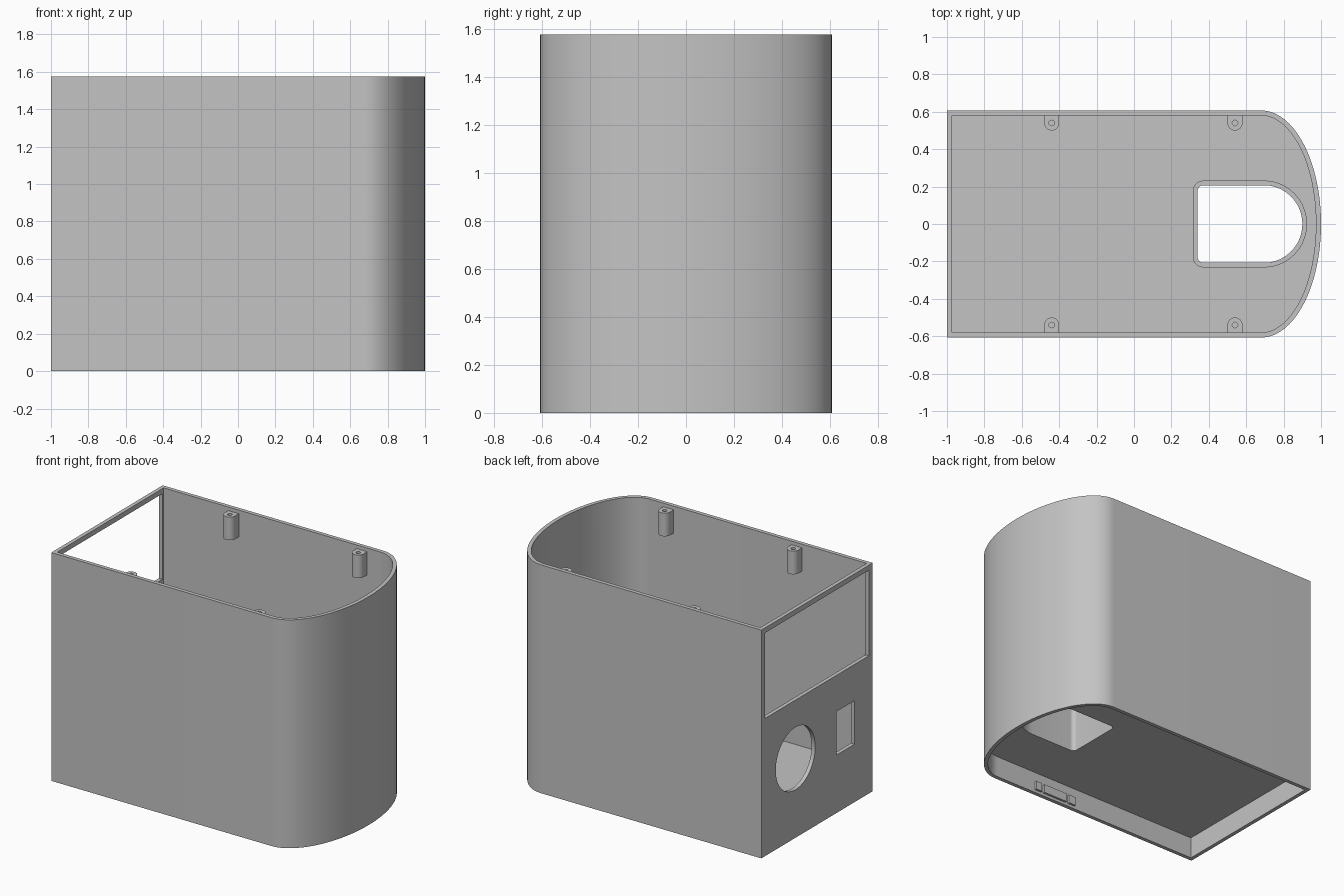
import bpy, bmesh, math
from mathutils import Matrix

cube = bpy.data.objects.get("Cube")
if cube:
    bpy.data.objects.remove(cube, do_unlink=True)

grey = bpy.data.materials.new("light_grey_plastic")
grey.use_nodes = True
grey.diffuse_color = (0.55, 0.55, 0.55, 1)
grey.node_tree.nodes["Principled BSDF"].inputs["Base Color"].default_value = (0.55, 0.55, 0.55, 1)


def arc(cx, cy, rx, ry, a0, a1, n):
    """Points along an elliptical arc, angles in degrees."""
    steps = [math.radians(a0 + (a1 - a0) * i / n) for i in range(n + 1)]
    return [(cx + rx * math.cos(t), cy + ry * math.sin(t)) for t in steps]


def prism(name, outline, z0, z1, matrix=None):
    """Extrude a closed xy outline from z0 to z1."""
    bm = bmesh.new()
    face = bm.faces.new([bm.verts.new((x, y, z0)) for x, y in outline])
    top = bmesh.ops.extrude_face_region(bm, geom=[face])["geom"]
    verts = [v for v in top if isinstance(v, bmesh.types.BMVert)]
    bmesh.ops.translate(bm, verts=verts, vec=(0, 0, z1 - z0))
    bmesh.ops.recalc_face_normals(bm, faces=bm.faces)
    if matrix:
        bm.transform(matrix)
    mesh = bpy.data.meshes.new(name)
    bm.to_mesh(mesh)
    bm.free()
    mesh.materials.append(grey)
    obj = bpy.data.objects.new(name, mesh)
    bpy.context.collection.objects.link(obj)
    return obj


def box(name, x0, x1, y0, y1, z0, z1):
    return prism(name, [(x0, y0), (x1, y0), (x1, y1), (x0, y1)], z0, z1)


def cut(obj, cutters):
    """Subtract the cutters, bake the result and discard them."""
    for c in cutters:
        mod = obj.modifiers.new("cut", "BOOLEAN")
        mod.operation = "DIFFERENCE"
        mod.solver = "EXACT"
        mod.object = c
        c.hide_render = True
    bpy.context.view_layer.update()
    graph = bpy.context.evaluated_depsgraph_get()
    mesh = bpy.data.meshes.new_from_object(obj.evaluated_get(graph))
    obj.modifiers.clear()
    obj.data = mesh
    for c in cutters:
        bpy.data.objects.remove(c, do_unlink=True)


def body_outline(inset):
    x, w = -1 + inset, 0.607 - inset
    return [(x, -w)] + arc(0.68, 0, 0.32 - inset, w, -90, 90, 64) + [(x, w)]


def chute_outline(grow):
    x, w, r = 0.34 - grow, 0.207 + grow, 0.03 + grow
    return (arc(x + r, r - w, r, r, 180, 270, 8)
            + arc(0.695, 0, 0.205 + grow, w, -90, 90, 40)
            + arc(x + r, w - r, r, r, 90, 180, 8))


WALL, HEIGHT = 0.027, 1.575
FLOOR_LOW, FLOOR_TOP = 0.15, 0.18

# Housing: hollow above and below a raised floor, with openings in the flat end
housing = prism("housing", body_outline(0), 0, HEIGHT)
sideways = Matrix.Translation((-1, 0.235, 0.547)) @ Matrix.Rotation(math.pi / 2, 4, "Y")
cut(housing, [
    prism("upper_cavity", body_outline(WALL), FLOOR_TOP, 2),
    prism("lower_cavity", body_outline(WALL), -1, FLOOR_LOW),
    prism("floor_opening", chute_outline(0), 0.1, 0.3),
    prism("round_port", arc(0, 0, 0.215, 0.215, 0, 354.375, 63), -0.1, 0.1, sideways),
    box("switch_port", -1.1, -0.9, -0.41, -0.213, 0.4, 0.7),
    box("screen_window", -1.1, -0.9, -0.565, 0.565, 0.95, 1.54),
])

# Chute around the floor opening
chute = prism("chute", chute_outline(0.025), FLOOR_TOP - 0.01, 0.6)
cut(chute, [prism("chute_bore", chute_outline(0), 0, 1)])
parts = [housing, chute]

# Screw bosses under the top rim, and lid clips inside the bottom rim
for side, s in (("back", 1), ("front", -1)):
    for end, x in (("left", 0.54), ("right", -0.44)):
        outline = [(x - 0.04, s * 0.59)] + arc(x, s * 0.54, 0.04, s * 0.04, 180, 360, 20) + [(x + 0.04, s * 0.59)]
        boss = prism(f"{side}_{end}_screw_boss", outline, 1.39, 1.55)
        cut(boss, [prism("screw_hole", arc(x, s * 0.54, 0.015, 0.015, 0, 345, 23), 1.43, 1.7)])
        parts.append(boss)
    y0, y1 = sorted((s * 0.565, s * 0.59))
    for label, x0, x1 in (("centre", 0.1, 0.29), ("left", 0.31, 0.36), ("right", 0.025, 0.08)):
        parts.append(box(f"{side}_{label}_clip", x0, x1, y0, y1, 0.02, 0.08))

# Smooth curved walls, keep crisp edges
bpy.ops.object.select_all(action="DESELECT")
for obj in parts:
    obj.select_set(True)
bpy.context.view_layer.objects.active = housing
bpy.ops.object.shade_smooth_by_angle(angle=math.radians(30))
